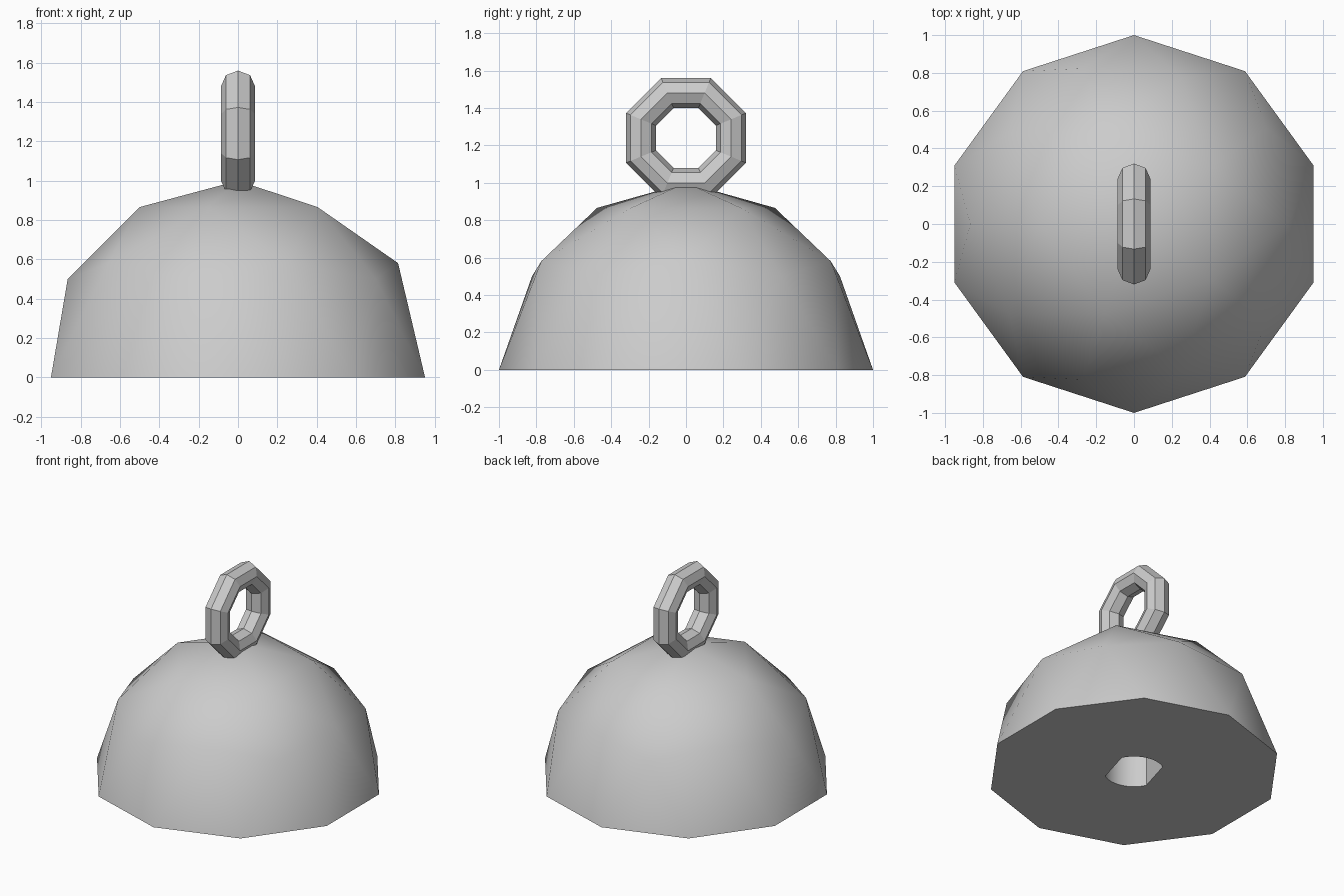
import bpy, bmesh
from math import radians, sin, cos, pi
from mathutils import Matrix, Vector

if "Cube" in bpy.data.objects:
    bpy.data.objects.remove(bpy.data.objects["Cube"], do_unlink=True)


def make_material(name, rgb):
    mat = bpy.data.materials.new(name)
    mat.use_nodes = True
    color = (*rgb, 1)
    mat.diffuse_color = color
    mat.node_tree.nodes["Principled BSDF"].inputs["Base Color"].default_value = color
    return mat


def make_object(name, bm, mat):
    bmesh.ops.recalc_face_normals(bm, faces=bm.faces)
    mesh = bpy.data.meshes.new(name)
    bm.to_mesh(mesh)
    bm.free()
    mesh.materials.append(mat)
    obj = bpy.data.objects.new(name, mesh)
    bpy.context.collection.objects.link(obj)
    return obj


def activate(obj):
    bpy.ops.object.select_all(action='DESELECT')
    obj.select_set(True)
    bpy.context.view_layer.objects.active = obj


gray = make_material("light gray", (0.6, 0.6, 0.6))

# Faceted dome: icosahedron with rings at 30 degrees latitude, split once, halved
bm = bmesh.new()
bmesh.ops.create_icosphere(bm, subdivisions=1, radius=1)
for v in bm.verts:
    if abs(v.co.z) < 0.9:
        flat = Vector((v.co.x, v.co.y, 0)).normalized() * cos(radians(30))
        v.co = (-flat.x, -flat.y, 0.5 if v.co.z > 0 else -0.5)
bmesh.ops.subdivide_edges(bm, edges=bm.edges[:], cuts=1, use_grid_fill=True)
for v in bm.verts:
    v.co.normalize()
bmesh.ops.bisect_plane(bm, geom=bm.verts[:] + bm.edges[:] + bm.faces[:], dist=0.001,
                       plane_co=(0, 0, 0), plane_no=(0, 0, 1), clear_inner=True)
bmesh.ops.holes_fill(bm, edges=[e for e in bm.edges if e.is_boundary])
dome = make_object("dome_body", bm, gray)

# Socket in the underside: round hole with two flat sides
bm = bmesh.new()
outline = []
for middle in (74, 254):
    for i in range(13):
        a = radians(middle - 48 + 8 * i)
        outline.append(bm.verts.new((0.205 * cos(a), 0.205 * sin(a), -0.1)))
base = bm.faces.new(outline)
top = bmesh.ops.extrude_face_region(bm, geom=[base])["geom"]
bmesh.ops.translate(bm, verts=[g for g in top if isinstance(g, bmesh.types.BMVert)],
                    vec=(0, 0, 0.45))
cutter = make_object("socket_cutter", bm, gray)
cutter.hide_render = True
cut = dome.modifiers.new("socket", 'BOOLEAN')
cut.operation = 'DIFFERENCE'
cut.solver = 'EXACT'
cut.object = cutter
activate(dome)
bpy.ops.object.modifier_apply(modifier=cut.name)
bpy.data.objects.remove(cutter, do_unlink=True)
activate(dome)
bpy.ops.object.shade_smooth_by_angle(angle=radians(35))

# Hanging ring: eight-sided torus standing upright along y
bm = bmesh.new()
SIDES, MAJOR, MINOR = 8, 0.26, 0.0866
loops = []
for i in range(SIDES):
    turn = Matrix.Rotation(2 * pi * (i + 0.5) / SIDES, 3, 'X')
    loop = []
    for j in range(SIDES):
        a = 2 * pi * j / SIDES
        point = turn @ Vector((MINOR * sin(a), MAJOR + MINOR * cos(a), 0))
        loop.append(bm.verts.new(point + Vector((0, 0, 1.24))))
    loops.append(loop)
for i in range(SIDES):
    here, there = loops[i], loops[(i + 1) % SIDES]
    for j in range(SIDES):
        k = (j + 1) % SIDES
        bm.faces.new((here[j], here[k], there[k], there[j]))
make_object("hanging_ring", bm, gray)
